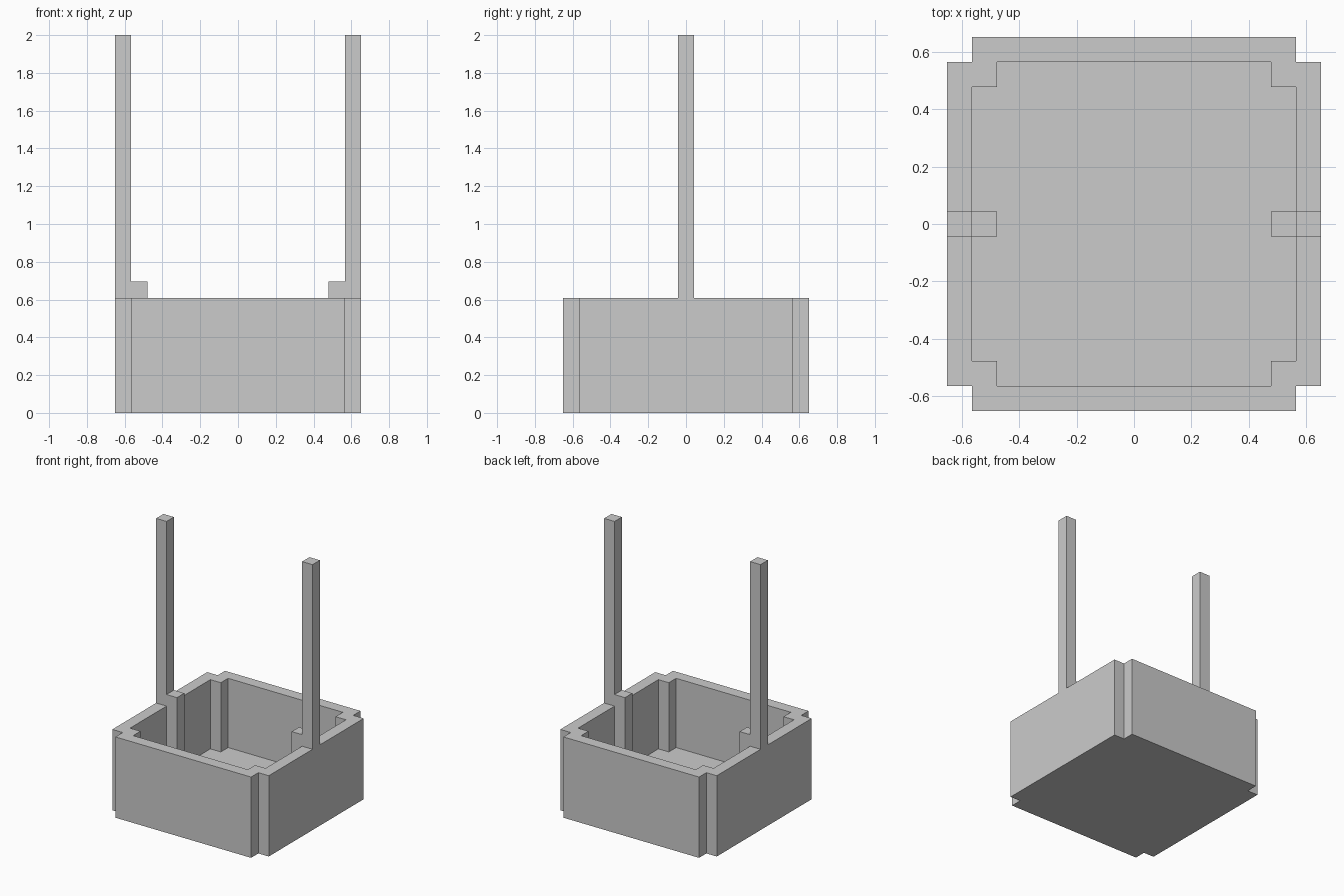
import bpy
import bmesh

U = 2 / 23          # wall thickness, the module of the whole design
OUTER = 7.5 * U     # half width of the basket
RIM = 7 * U         # height of the basket walls

if "Cube" in bpy.data.objects:
    bpy.data.objects.remove(bpy.data.objects["Cube"], do_unlink=True)


def finish(name, bm):
    bmesh.ops.recalc_face_normals(bm, faces=bm.faces)
    mesh = bpy.data.meshes.new(name)
    bm.to_mesh(mesh)
    bm.free()
    obj = bpy.data.objects.new(name, mesh)
    bpy.context.collection.objects.link(obj)
    return obj


def notched_ring(bm, half, z):
    """Square outline with a one-module notch cut from each corner."""
    inner = half - U
    corner = [(half, inner), (inner, inner), (inner, half)]
    points = []
    for _ in range(4):
        points += corner
        corner = [(-y, x) for x, y in corner]
    return [bm.verts.new((x, y, z)) for x, y in points]


def build_basket():
    bm = bmesh.new()
    rings = [notched_ring(bm, half, z) for half, z in
             ((OUTER, 0), (OUTER, RIM), (OUTER - U, RIM), (OUTER - U, U))]
    for low, high in zip(rings, rings[1:]):
        for i in range(len(low)):
            j = (i + 1) % len(low)
            bm.faces.new((low[i], low[j], high[j], high[i]))
    bm.faces.new(rings[0])
    bm.faces.new(rings[-1])
    return finish("basket", bm)


def build_upright(name, side):
    """Tall post on the rim joined to a short rib inside the wall."""
    post_in, post_out, rib_in = OUTER - U, OUTER, OUTER - 2 * U
    profile = [(post_in, RIM), (post_out, RIM), (post_out, 2), (post_in, 2),
               (post_in, RIM + U), (rib_in, RIM + U), (rib_in, U), (post_in, U)]
    bm = bmesh.new()
    face = bm.faces.new([bm.verts.new((side * x, -U / 2, z)) for x, z in profile])
    extruded = bmesh.ops.extrude_face_region(bm, geom=[face])["geom"]
    moved = [v for v in extruded if isinstance(v, bmesh.types.BMVert)]
    bmesh.ops.translate(bm, verts=moved, vec=(0, U, 0))
    return finish(name, bm)


# Open basket with notched corners and a flat floor
build_basket()

# Uprights on the two sides
for name, side in (("left_upright", 1), ("right_upright", -1)):
    build_upright(name, side)
